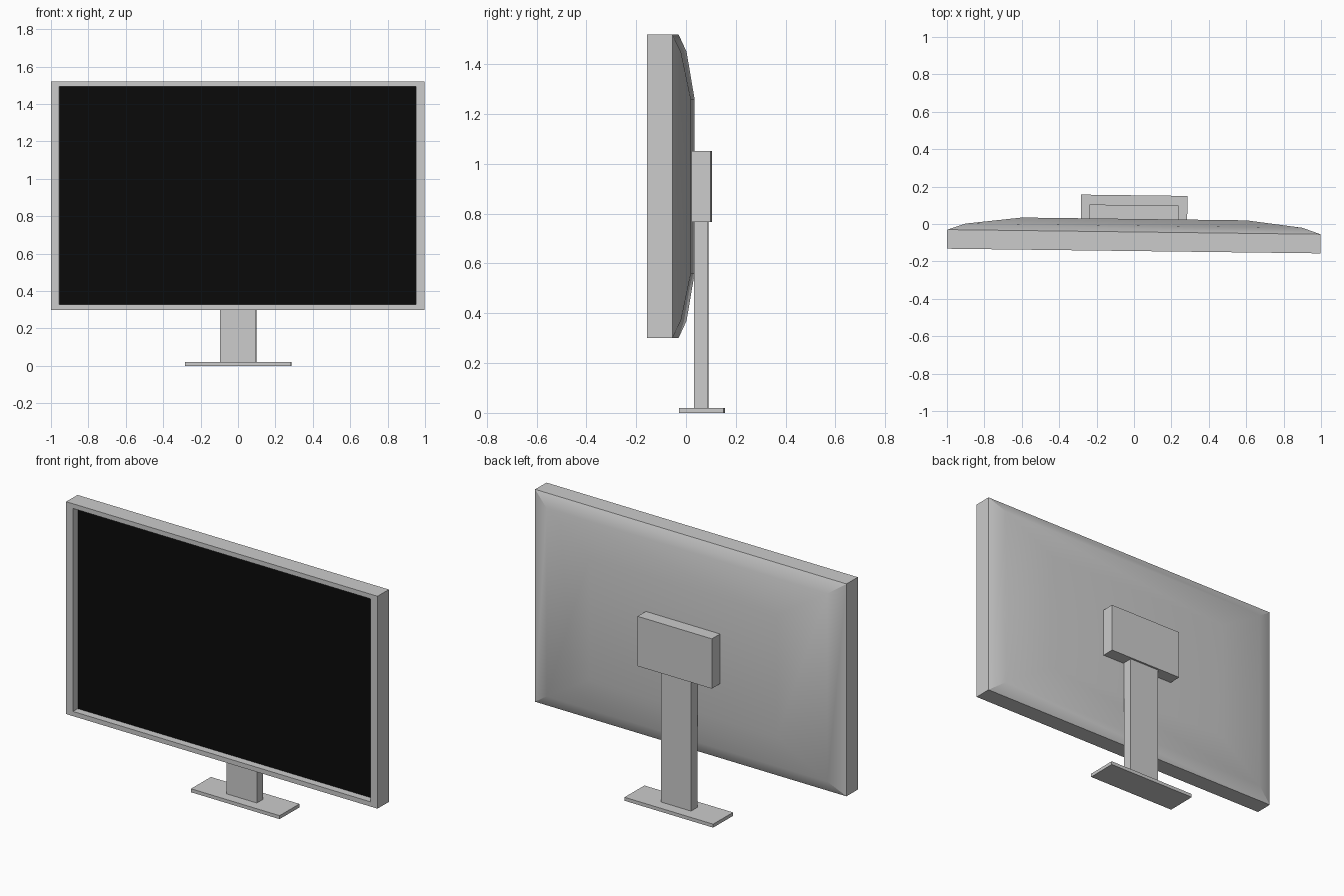
import bpy
import bmesh
import math
from mathutils import Matrix

if "Cube" in bpy.data.objects:
    bpy.data.objects.remove(bpy.data.objects["Cube"])

TURN = Matrix.Rotation(-0.0125, 4, 'Z')   # the whole monitor is turned very slightly
MID_Z = 0.91


def finish(name, bm, smooth=False):
    bm.transform(TURN)
    mesh = bpy.data.meshes.new(name)
    bm.to_mesh(mesh)
    bm.free()
    obj = bpy.data.objects.new(name, mesh)
    bpy.context.collection.objects.link(obj)
    if smooth:
        bpy.ops.object.select_all(action='DESELECT')
        obj.select_set(True)
        bpy.context.view_layer.objects.active = obj
        bpy.ops.object.shade_smooth_by_angle(angle=math.radians(30))
    return obj


def ring(bm, hx, hz, y):
    corners = ((-1, -1), (1, -1), (1, 1), (-1, 1))
    return [bm.verts.new((sx * hx, y, MID_Z + sz * hz)) for sx, sz in corners]


def box(name, x, y, z):
    bm = bmesh.new()
    bmesh.ops.create_cube(bm, size=1)
    for v in bm.verts:
        v.co = [lo + (c + 0.5) * (hi - lo) for c, (lo, hi) in zip(v.co, (x, y, z))]
    return finish(name, bm)


# Housing: rectangular rings lofted from the screen recess round to the domed back
bm = bmesh.new()
profile = [
    (0.954, 0.583, -0.102),    # bottom of recess
    (0.954, 0.583, -0.1445),   # inner bezel edge
    (0.998, 0.61, -0.1445),    # outer bezel edge
    (0.998, 0.61, -0.0425),    # rear rim
    (0.90, 0.54, -0.009),      # dome
    (0.60, 0.35, 0.027),
]
rings = [ring(bm, *p) for p in profile]
for a, b in zip(rings, rings[1:]):
    for i in range(4):
        j = (i + 1) % 4
        bm.faces.new((a[i], a[j], b[j], b[i]))
bm.faces.new(rings[-1])
bmesh.ops.recalc_face_normals(bm, faces=bm.faces)
# open at the screen, so make sure the back faces backward
bm.faces.ensure_lookup_table()
bm.normal_update()
if bm.faces[-1].normal.y < 0:
    bmesh.ops.reverse_faces(bm, faces=bm.faces)
finish("housing", bm, smooth=True)

# Screen: black panel at the bottom of the recess
bm = bmesh.new()
bm.faces.new(ring(bm, 0.954, 0.583, -0.102))
screen = finish("screen", bm)
black = bpy.data.materials.new("screen_black")
black.diffuse_color = (0.003, 0.003, 0.003, 1)
black.use_nodes = True
black.node_tree.nodes["Principled BSDF"].inputs["Base Color"].default_value = black.diffuse_color
screen.data.materials.append(black)

# Stand: mount block, column and foot
box("mount_block", (-0.238, 0.238), (0.02, 0.101), (0.766, 1.052))
box("stand_column", (-0.097, 0.097), (0.033, 0.09), (0.02, 0.78))
box("stand_foot", (-0.284, 0.284), (-0.0245, 0.1535), (0, 0.02))
